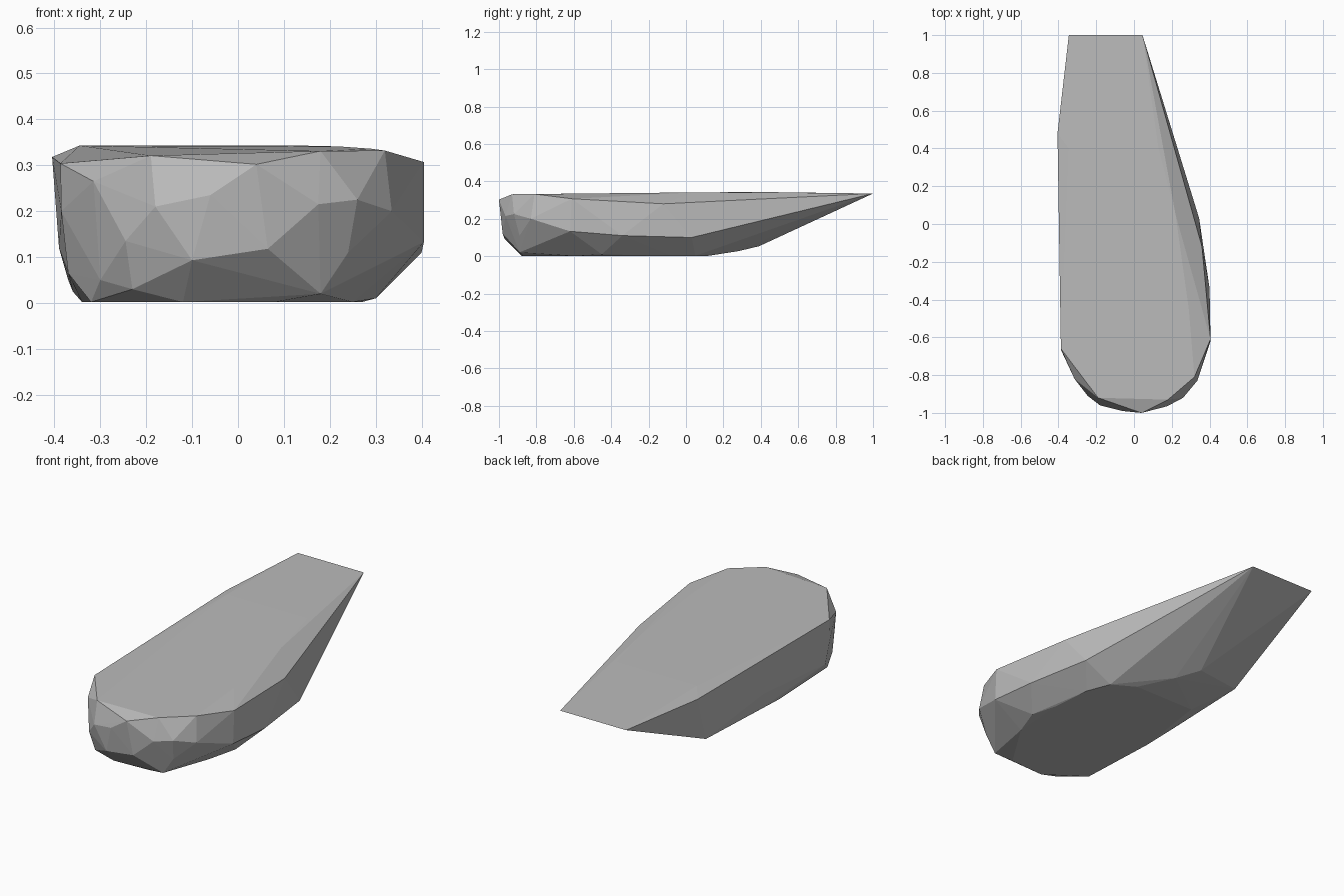
import bpy
import bmesh

# Remove the default object only
default_cube = bpy.data.objects.get("Cube")
if default_cube:
    bpy.data.objects.remove(default_cube, do_unlink=True)


def flat_material(name, value):
    """Create one plain grey material."""
    material = bpy.data.materials.new(name)
    material.use_nodes = True
    colour = (value, value, value, 1)
    material.diffuse_color = colour
    material.node_tree.nodes["Principled BSDF"].inputs["Base Color"].default_value = colour
    return material


def faceted_hull(name, points, material):
    """Wrap the construction points in a tight, flat-faced convex skin."""
    bm = bmesh.new()
    for point in points:
        bm.verts.new(point)
    result = bmesh.ops.convex_hull(bm, input=bm.verts)
    spare = set(result["geom_interior"]) | set(result["geom_unused"])
    loose = [v for v in spare if isinstance(v, bmesh.types.BMVert)]
    bmesh.ops.delete(bm, geom=loose, context="VERTS")
    bmesh.ops.recalc_face_normals(bm, faces=bm.faces)
    mesh = bpy.data.meshes.new(name)
    bm.to_mesh(mesh)
    bm.free()
    mesh.materials.append(material)
    body = bpy.data.objects.new(name, mesh)
    bpy.context.collection.objects.link(body)
    return body


# Flat underside outline
sole_height = .002
sole = [(x, y, sole_height) for x, y in (
    (-.12, -.88), (.08, -.87), (.25, -.6), (.27, -.3), (.25, -.08),
    (.2, .05), (.08, .12), (-.28, .12), (-.34, -.3), (-.32, -.74))]

# Rounded lower edge, rising towards the tail
lower_edge = [
    (-.23, -.88, .03), (.18, -.89, .02), (.3, -.45, .01),
    (-.3, -.81, .05), (-.37, -.65, .065), (-.36, -.1, .025),
    (-.37, .36, .05), (-.12, .39, .053), (-.04, .28, .027)]

# Faceted belt around the nose and sides
belt = [
    (-.1, -.97, .093), (.065, -.98, .118), (.24, -.89, .11),
    (-.245, -.91, .135), (-.18, -.96, .21), (-.06, -.99, .235),
    (.175, -.965, .215), (.26, -.92, .225), (.335, -.83, .2),
    (.405, -.62, .133), (.4, -.34, .11), (.345, .03, .1),
    (-.385, -.67, .2), (-.39, -.1, .12)]

# Upper rim
rim = [
    (.04, -1, .302), (-.19, -.92, .321), (-.315, -.82, .265),
    (-.387, -.66, .304), (-.405, .48, .318), (.18, -.93, .331),
    (.32, -.81, .332), (.405, -.61, .307), (.36, -.12, .28)]

# Gently crowned deck and thin straight tail
deck = [
    (-.345, .4, .343), (.13, .4, .343), (.22, .05, .341),
    (.29, -.45, .336), (-.345, 1, .335), (.045, 1, .335)]

grey = flat_material("plain grey", .5)
faceted_hull("tapered_body", sole + lower_edge + belt + rim + deck, grey)
